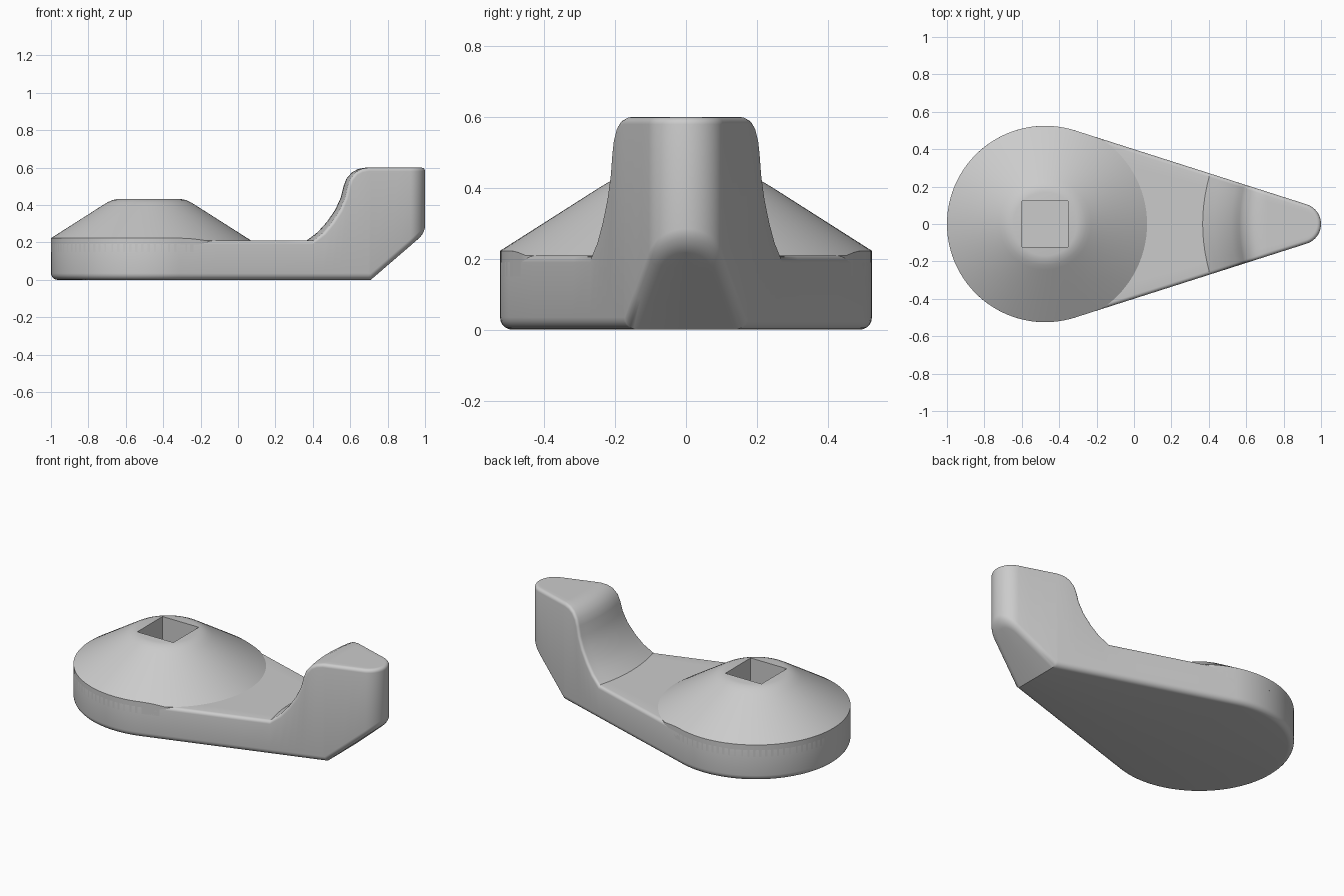
import bpy, bmesh
from math import sin, cos, tan, asin, pi, hypot

cube = bpy.data.objects.get("Cube")
if cube:
    bpy.data.objects.remove(cube)

grey = bpy.data.materials.new("plain_grey")
grey.use_nodes = True
colour = (0.6, 0.6, 0.6, 1)
grey.diffuse_color = colour
grey.node_tree.nodes["Principled BSDF"].inputs["Base Color"].default_value = colour

# Plan outline: large hub circle joined by tangents to a small tip circle
HUB_X, HUB_R, TIP_R = -0.475, 0.525, 0.11
TIP_X = 1 - TIP_R
LEAN = asin((HUB_R - TIP_R) / (TIP_X - HUB_X))
PHI = pi / 2 - LEAN
SLAB, TOP, LOW_ROUND, TOP_ROUND, BOW = 0.21, 0.6, 0.035, 0.02, 0.55


def half_width(x):
    return (HUB_R - (x - HUB_X) * sin(LEAN)) / cos(LEAN)


def underside(x):
    return max(0, (x - 0.71) * 0.862)


def make_object(name, bm):
    bmesh.ops.remove_doubles(bm, verts=bm.verts, dist=1e-5)
    bmesh.ops.recalc_face_normals(bm, faces=bm.faces)
    mesh = bpy.data.meshes.new(name)
    bm.to_mesh(mesh)
    bm.free()
    mesh.materials.append(grey)
    ob = bpy.data.objects.new(name, mesh)
    bpy.context.collection.objects.link(ob)
    return ob


# Stations along the lever: (offset -> x, y), top height, bow of the thumb rest
def arc(cx, r, angle):
    return lambda o: (cx + (r - o) * cos(angle), (r - o) * sin(angle) if angle % pi else 0)


def side(x):
    return lambda o: (x, half_width(x) - o / cos(LEAN))


curve = [(0.36, SLAB), (0.42, 0.255), (0.47, 0.31), (0.515, 0.375), (0.545, 0.44),
         (0.56, 0.5), (0.575, 0.54), (0.605, 0.575), (0.64, 0.593), (0.68, TOP)]
stations = [(arc(HUB_X, HUB_R, pi + (PHI - pi) * i / 32), SLAB, 0) for i in range(33)]
stations += [(side(x), SLAB, 0) for x in (-0.1, 0.1, 0.25)]
for x, z in curve:
    edge_x = x + BOW * half_width(x + 0.03) ** 2
    stations.append((side(edge_x), z, BOW))
stations += [(side(x), TOP, 0) for x in (0.71, 0.8, 0.86)]
stations += [(arc(TIP_X, TIP_R, PHI * (1 - i / 10)), TOP, 0) for i in range(11)]


def half_section(i):
    """Points from the bottom centre, round the side, to the top centre."""
    place, top, bow = stations[i]
    before, after = stations[max(i - 1, 0)], stations[min(i + 1, len(stations) - 1)]
    dx, dz = after[0](0)[0] - before[0](0)[0], after[1] - before[1]
    length = hypot(dx, dz)
    tx, tz = dx / length, dz / length
    steps = [k * pi / 10 for k in range(6)]
    x, y = place(LOW_ROUND)
    points = [(x, 0, underside(x))]
    for a in steps:
        x, y = place(LOW_ROUND * (1 - sin(a)))
        points.append((x, y, underside(x) + LOW_ROUND * (1 - cos(a))))
    for a in reversed(steps):
        x, y = place(TOP_ROUND * (1 - sin(a)))
        drop = TOP_ROUND * (1 - cos(a))
        slide = drop * tz
        points.append((x + slide, y - slide * tan(LEAN), top - drop * tx))
    x, y = place(TOP_ROUND)
    for f in (0.8, 0.6, 0.4, 0.2, 0):
        points.append((x - bow * y * y * (1 - f * f), y * f, top))
    return points


bm = bmesh.new()
sections = [half_section(i) for i in range(len(stations))]
for s in (1, -1):
    grid = [[bm.verts.new((x, y * s, z)) for x, y, z in sec] for sec in sections]
    for a, b in zip(grid, grid[1:]):
        for k in range(len(a) - 1):
            bm.faces.new((a[k], b[k], b[k + 1], a[k + 1]))
lever_body = make_object("lever_body", bm)

# Conical hub, trimmed to the plan outline
CONE_R, SLOPE = 0.545, 0.636


def hub_reach(angle):
    a = abs(angle)
    return min(CONE_R, HUB_R / cos(PHI - a)) if a < PHI else HUB_R


bm = bmesh.new()
rings = [[] for _ in range(6)]
COUNT = 96
for i in range(COUNT):
    angle = -pi + 2 * pi * i / COUNT
    r = hub_reach(angle)
    profile = [(r, 0.15), (r, SLAB + (CONE_R - r) * SLOPE),
               (0.245, 0.401), (0.22, 0.416), (0.195, 0.427), (0.17, 0.432)]
    for ring, (radius, z) in zip(rings, profile):
        ring.append(bm.verts.new((HUB_X + radius * cos(angle), radius * sin(angle), z)))
for a, b in zip(rings, rings[1:]):
    for i in range(COUNT):
        j = (i + 1) % COUNT
        bm.faces.new((a[i], a[j], b[j], b[i]))
bm.faces.new(rings[0])
bm.faces.new(rings[-1])
hub_cone = make_object("hub_cone", bm)

# Square shaft socket
bm = bmesh.new()
bmesh.ops.create_cube(bm, size=1)
for v in bm.verts:
    v.co = (HUB_X + v.co.x * 0.245, v.co.y * 0.245, 0.12 if v.co.z < 0 else 0.6)
socket_cutter = make_object("socket_cutter", bm)
socket_cutter.hide_render = True

for ob in (lever_body, hub_cone):
    mod = ob.modifiers.new("socket", 'BOOLEAN')
    mod.operation = 'DIFFERENCE'
    mod.solver = 'EXACT'
    mod.object = socket_cutter
    bpy.ops.object.select_all(action='DESELECT')
    ob.select_set(True)
    bpy.context.view_layer.objects.active = ob
    bpy.ops.object.modifier_apply(modifier=mod.name)
    bpy.ops.object.shade_smooth_by_angle(angle=pi / 6)
bpy.data.objects.remove(socket_cutter)
